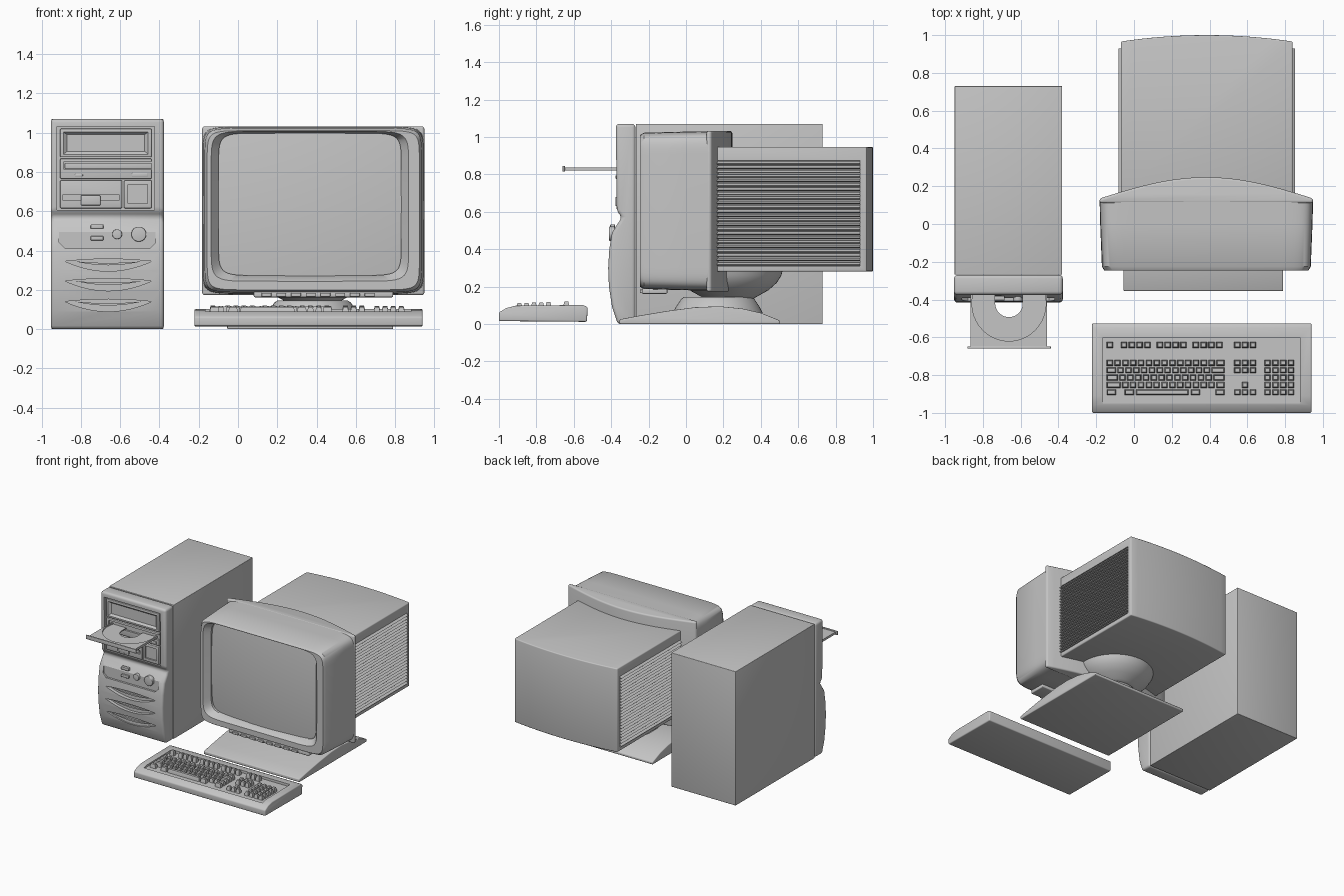
import bpy, bmesh
from math import sin, cos, pi, copysign

cube = bpy.data.objects.get("Cube")
if cube:
    bpy.data.objects.remove(cube, do_unlink=True)

grey = bpy.data.materials.new("plain grey plastic")
grey.use_nodes = True
tone = (0.56, 0.56, 0.56, 1)
grey.diffuse_color = tone
grey.node_tree.nodes["Principled BSDF"].inputs["Base Color"].default_value = tone


def activate(ob):
    bpy.ops.object.select_all(action='DESELECT')
    bpy.context.view_layer.objects.active = ob
    ob.select_set(True)


def finish(name, bm, bevel=0, segments=3):
    bmesh.ops.recalc_face_normals(bm, faces=bm.faces[:])
    me = bpy.data.meshes.new(name)
    bm.to_mesh(me)
    bm.free()
    me.materials.append(grey)
    ob = bpy.data.objects.new(name, me)
    bpy.context.collection.objects.link(ob)
    activate(ob)
    if bevel:
        mod = ob.modifiers.new("bevel", 'BEVEL')
        mod.width, mod.segments, mod.limit_method = bevel, segments, 'ANGLE'
        bpy.ops.object.modifier_apply(modifier=mod.name)
    bpy.ops.object.shade_smooth_by_angle(angle=0.6)
    return ob


def add_loft(bm, rings):
    loops = [[bm.verts.new(p) for p in ring] for ring in rings]
    n = len(loops[0])
    for a, b in zip(loops, loops[1:]):
        for i in range(n):
            bm.faces.new((a[i], a[(i + 1) % n], b[(i + 1) % n], b[i]))
    bm.faces.new(loops[0])
    bm.faces.new(loops[-1][::-1])


def loft(name, rings, bevel=0, segments=3):
    bm = bmesh.new()
    add_loft(bm, rings)
    return finish(name, bm, bevel, segments)


def place(axis, d, p):
    return {'x': (d, p[0], p[1]), 'y': (p[0], d, p[1]), 'z': (p[0], p[1], d)}[axis]


def prism(name, axis, pts, lo, hi, bevel=0, segments=3):
    return loft(name, [[place(axis, d, p) for p in pts] for d in (lo, hi)], bevel, segments)


def rect(x0, x1, y0, y1):
    return [(x0, y0), (x1, y0), (x1, y1), (x0, y1)]


def box(name, x0, x1, y0, y1, z0, z1, bevel=0):
    return prism(name, 'z', rect(x0, x1, y0, y1), z0, z1, bevel)


def oval(cx, cy, rx, ry, n=40, power=2):
    pts = []
    for i in range(n):
        c, s = cos(2 * pi * i / n), sin(2 * pi * i / n)
        pts.append((cx + rx * copysign(abs(c) ** (2 / power), c),
                    cy + ry * copysign(abs(s) ** (2 / power), s)))
    return pts


def cut(ob, cutter):
    cutter.hide_render = True
    activate(ob)
    mod = ob.modifiers.new("cut", 'BOOLEAN')
    mod.operation, mod.object, mod.solver = 'DIFFERENCE', cutter, 'EXACT'
    bpy.ops.object.modifier_apply(modifier=mod.name)
    bpy.data.objects.remove(cutter, do_unlink=True)
    bpy.ops.object.shade_smooth_by_angle(angle=0.6)


# Tower case and moulded front panel
box("tower_case", -0.95, -0.38, -0.268, 0.73, 0, 1.07, 0.004)
face = [(-0.27, 0), (-0.365, 0), (-0.395, 0.09), (-0.412, 0.2), (-0.416, 0.3), (-0.41, 0.4),
        (-0.395, 0.49), (-0.36, 0.545), (-0.343, 0.57), (-0.37, 0.605), (-0.375, 1.07), (-0.27, 1.07)]
panel = prism("tower_front_panel", 'x', face, -0.953, -0.377, 0.018)
cut(panel, box("bay_cutter", -0.92, -0.425, -0.5, -0.352, 0.605, 1.03))
cut(panel, prism("control_cutter", 'y', [(-0.91, 0.56), (-0.91, 0.44), (-0.88, 0.41), (-0.45, 0.41),
                                         (-0.42, 0.44), (-0.42, 0.56)], -0.5, -0.392))

# Lens-shaped vents with a slat in each
for i, z in enumerate((0.345, 0.245, 0.14)):
    def lens(half, top, low):
        steps = [k / 10 for k in range(-10, 11)]
        upper = [(-0.66 + half * t, z + top * (1 - t * t)) for t in steps]
        lower = [(-0.66 + half * t, z - low * (1 - t * t)) for t in steps[-2:0:-1]]
        return upper + lower
    cut(panel, prism("vent_cutter", 'y', lens(0.22, 0.012, 0.05), -0.5, -0.386))
    prism(f"vent_slat_{i}", 'y', lens(0.17, -0.008, 0.02), -0.402, -0.38)

# Drive bays
bay = box("blank_drive_cover", -0.905, -0.44, -0.37, -0.345, 0.875, 1.02, 0.005)
cut(bay, loft("cover_cutter", [[(x, -0.38, z) for x, z in rect(-0.9, -0.445, 0.88, 1.012)],
                               [(x, -0.355, z) for x, z in rect(-0.87, -0.475, 0.905, 0.99)]]))
optical = box("optical_drive", -0.905, -0.44, -0.37, -0.345, 0.765, 0.868, 0.005)
cut(optical, box("slot_cutter", -0.885, -0.435, -0.4, -0.355, 0.812, 0.852))
box("eject_button", -0.54, -0.46, -0.376, -0.36, 0.776, 0.795, 0.003)
box("volume_wheel", -0.83, -0.79, -0.376, -0.36, 0.776, 0.79, 0.003)
floppy = box("floppy_drive", -0.905, -0.59, -0.37, -0.345, 0.615, 0.757, 0.005)
cut(floppy, box("disk_slot_cutter", -0.89, -0.605, -0.4, -0.356, 0.655, 0.685))
box("disk_flap", -0.88, -0.62, -0.362, -0.35, 0.664, 0.678)
box("disk_finger_block", -0.8, -0.7, -0.378, -0.35, 0.63, 0.68, 0.005)
square = box("badge_frame", -0.58, -0.44, -0.372, -0.345, 0.615, 0.757, 0.005)
cut(square, box("badge_cutter", -0.56, -0.46, -0.4, -0.36, 0.64, 0.735))

# Extended disc tray
tray = box("disc_tray", -0.865, -0.46, -0.65, -0.36, 0.82, 0.838)
cut(tray, prism("disc_cutter", 'z', oval(-0.662, -0.42, 0.196, 0.2), 0.828, 0.9))
cut(tray, prism("spindle_cutter", 'z', oval(-0.662, -0.42, 0.073, 0.073), 0.7, 0.9))
cut(tray, box("spindle_slot_cutter", -0.735, -0.589, -0.42, -0.3, 0.7, 0.9))
box("disc_tray_lip", -0.882, -0.44, -0.66, -0.648, 0.815, 0.846, 0.003)

# Control buttons
for i, z in enumerate((0.462, 0.522)):
    box(f"indicator_{i}", -0.75, -0.685, -0.405, -0.38, z - 0.011, z + 0.011, 0.004)
prism("reset_button", 'y', oval(-0.615, 0.483, 0.025, 0.025, 24), -0.41, -0.38, 0.004)
prism("power_button", 'y', oval(-0.505, 0.483, 0.038, 0.038, 32), -0.412, -0.38, 0.005)

# Monitor front housing, with a softly bowed outline and a funnel to the screen
housing = loft("monitor_front_housing", [
    [(x, y, z) for x, z in oval(0.383, 0.605, rx, rz, 64, 14)]
    for y, rx, rz in ((-0.247, 0.54, 0.405), (-0.225, 0.553, 0.418), (0.0, 0.562, 0.424), (0.12, 0.565, 0.426))])
cut(housing, loft("screen_cutter", [
    [(x, y, z) for x, z in oval(0.366, cz, rx, rz, 64, 11)]
    for y, cz, rx, rz in ((-0.262, 0.622, 0.515, 0.388), (-0.2, 0.635, 0.465, 0.362), (-0.05, 0.635, 0.465, 0.362))]))
bm = bmesh.new()
bmesh.ops.create_grid(bm, x_segments=24, y_segments=24, size=1)
for v in bm.verts:
    u, w = v.co.x, v.co.y
    v.co = (0.366 + 0.475 * u, -0.222 + 0.03 * u * u + 0.018 * w * w, 0.635 + 0.37 * w)
screen = finish("screen", bm)
if screen.data.polygons[0].normal.y > 0:
    screen.data.flip_normals()

# Rear collar of the housing, arched in plan
collar = [(-0.182, 0.11), (0.948, 0.11)]
collar += [(0.383 + 0.565 * t / 10, 0.135 + 0.113 * cos(t / 10 * pi / 2)) for t in range(10, -11, -1)]
prism("monitor_collar", 'z', collar, 0.173, 1.032, 0.012)

# Tube housing with louvred sides
plan = [(-0.07, 0.13), (0.84, 0.13)]
plan += [(0.385 + 0.455 * t / 8, 1 - 0.034 * (t / 8) ** 2) for t in range(8, -9, -1)]
rear = prism("monitor_rear_housing", 'z', plan, 0.28, 0.948, 0.008)
for side, x in (("right", -0.07), ("left", 0.84)):
    cut(rear, box("louvre_cutter", x - 0.022, x + 0.022, 0.155, 0.93, 0.31, 0.875))
    bm = bmesh.new()
    for k in range(24):
        z = 0.313 + k * 0.0235
        out = 0.012 if x > 0 else -0.012
        section = [(x - 2 * out, z), (x + out * 0.5, z), (x + out, z + 0.005), (x - out * 0.5, z + 0.017),
                   (x - 2 * out, z + 0.017)]
        add_loft(bm, [[(px, y, pz) for px, pz in section] for y in (0.155, 0.93)])
    finish(f"louvres_{side}", bm)

# Controls under the screen
box("control_strip", 0.08, 0.79, -0.235, -0.1, 0.162, 0.19, 0.006)
for i in range(8):
    x = 0.12 + i * 0.075
    box(f"screen_button_{i}", x, x + 0.05, -0.246, -0.22, 0.166, 0.184, 0.003)

# Swivel stand
def turned(name, cy, levels):
    loft(name, [[(x, y, z) for x, y in oval(0.38, cy, r, r, 48)] for z, r in levels])

turned("swivel_bowl", 0.23, [(0.3, 0.29), (0.26, 0.28), (0.22, 0.255), (0.18, 0.21), (0.15, 0.155), (0.135, 0.13)])
turned("swivel_pedestal", 0.17, [(0.06, 0.24), (0.09, 0.225), (0.135, 0.195), (0.145, 0.18)])
foot = [(-0.355, 0), (0.5, 0), (0.5, 0.02), (0.4, 0.06), (0.3, 0.083), (0.18, 0.095), (0.05, 0.09),
        (-0.1, 0.07), (-0.25, 0.045), (-0.355, 0.025)]
prism("stand_foot", 'x', foot, -0.055, 0.79, 0.006)

# Keyboard body
side = [(-1, 0.016), (-0.53, 0.012), (-0.525, 0.09), (-0.55, 0.102), (-0.91, 0.098), (-0.96, 0.086), (-1, 0.062)]
board = prism("keyboard_body", 'x', side, -0.222, 0.94, 0.008)
cut(board, box("key_well_cutter", -0.165, 0.88, -0.95, -0.6, 0.082, 0.2))

# Keys, each a small tapered block
bm = bmesh.new()


def key(x, y, w=0.034, d=0.032):
    rings = []
    for z, s in ((0.075, 0), (0.1, 0.002), (0.115, 0.006)):
        rings.append([(px, py, z + 0.04 * (y + 0.8))
                      for px, py in rect(x + s, x + w - s, y - d / 2 + s, y + d / 2 - s)])
    add_loft(bm, rings)


pitch = 0.0415
rows = [-0.735 - 0.039 * r for r in range(5)]
for start, count in ((-0.145, 1), (-0.07, 4), (0.12, 4), (0.31, 4), (0.53, 3)):
    for k in range(count):
        key(start + k * pitch, -0.64)
for r, y in enumerate(rows[:4]):
    lead = (0.034, 0.05, 0.06, 0.075)[r]
    key(-0.145, y, lead)
    x = -0.138 + lead
    while x + 2 * pitch < 0.48:
        key(x, y)
        x += pitch
    key(x, y, 0.48 - x)
for x, w in ((-0.145, 0.05), (-0.05, 0.05), (0.01, 0.28), (0.3, 0.05), (0.43, 0.05)):
    key(x, rows[4], w)
for k in range(3):
    for r in (0, 1, 4):
        key(0.53 + k * pitch, rows[r])
key(0.53 + pitch, rows[3])
for k in range(4):
    for y in rows:
        key(0.69 + k * pitch, y)
finish("keys", bm)
